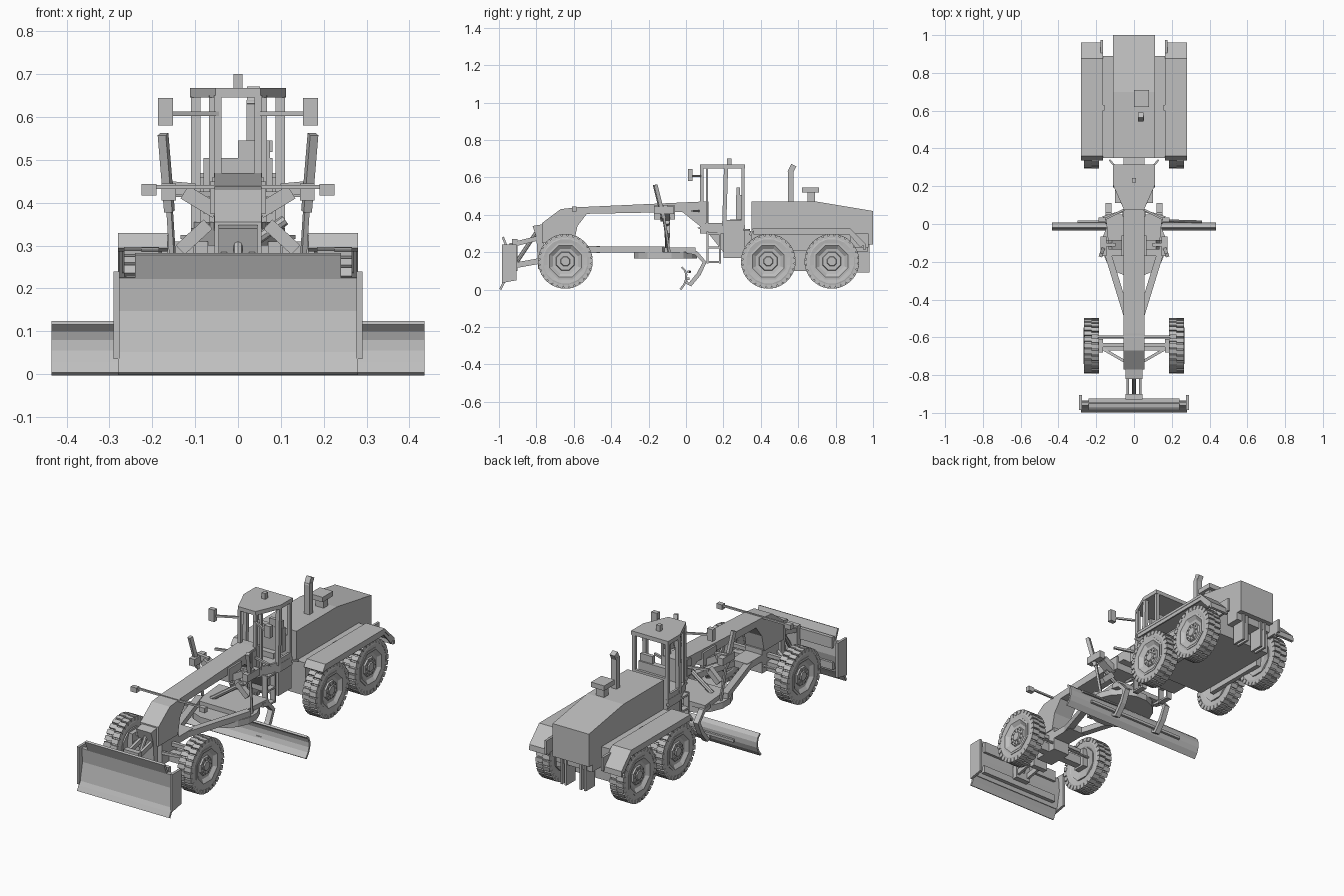
import bpy, bmesh, math
from mathutils import Vector, Matrix

if "Cube" in bpy.data.objects:
    bpy.data.objects.remove(bpy.data.objects["Cube"])

grey = bpy.data.materials.new("machine grey")
grey.diffuse_color = (0.52, 0.52, 0.52, 1)
grey.use_nodes = True
grey.node_tree.nodes["Principled BSDF"].inputs["Base Color"].default_value = grey.diffuse_color


def finish(name, bm):
    bmesh.ops.recalc_face_normals(bm, faces=bm.faces)
    me = bpy.data.meshes.new(name)
    bm.to_mesh(me)
    bm.free()
    me.materials.append(grey)
    ob = bpy.data.objects.new(name, me)
    bpy.context.collection.objects.link(ob)
    return ob


def prism(name, pts, a, b, axis='x'):
    """Extrude a 2D outline: (y,z) along x, or (x,y) along z."""
    bm = bmesh.new()
    put = (lambda p, t: (t, p[0], p[1])) if axis == 'x' else (lambda p, t: (p[0], p[1], t))
    lo = [bm.verts.new(put(p, a)) for p in pts]
    hi = [bm.verts.new(put(p, b)) for p in pts]
    bm.faces.new(lo)
    bm.faces.new(hi[::-1])
    n = len(pts)
    for i in range(n):
        bm.faces.new((lo[i], lo[(i + 1) % n], hi[(i + 1) % n], hi[i]))
    return finish(name, bm)


def box(name, x0, x1, y0, y1, z0, z1):
    return prism(name, [(y0, z0), (y1, z0), (y1, z1), (y0, z1)], x0, x1)


def bar(name, p, q, w, h=None, sides=0):
    """Square bar, or round rod when sides is given, from p to q."""
    p, q = Vector(p), Vector(q)
    d = q - p
    m = Matrix.Translation((p + q) / 2) @ d.to_track_quat('Z', 'Y').to_matrix().to_4x4()
    bm = bmesh.new()
    if sides:
        bmesh.ops.create_cone(bm, segments=sides, radius1=w / 2, radius2=w / 2,
                              depth=d.length, cap_ends=True, matrix=m)
    else:
        bmesh.ops.create_cube(bm, size=1, matrix=m @ Matrix.Diagonal((w, h or w, d.length, 1)))
    return finish(name, bm)


def strip(name, path, t, x0, x1):
    """Bent sheet following a (y,z) path with thickness t, spanning x."""
    off = []
    for i, p in enumerate(path):
        a, b = Vector(path[max(i - 1, 0)]), Vector(path[min(i + 1, len(path) - 1)])
        d = (b - a).normalized()
        off.append((p[0] + d.y * t, p[1] - d.x * t))
    return prism(name, list(path) + off[::-1], x0, x1)


def lathe(bm, prof, n, x, y, z, s):
    """Revolve an (x,r) outline around the axle."""
    rings = []
    for i in range(n):
        a = 2 * math.pi * (i + 0.5) / n
        rings.append([bm.verts.new((x + s * px, y + r * math.cos(a), z + r * math.sin(a))) for px, r in prof])
    for i in range(n):
        for j in range(len(prof) - 1):
            bm.faces.new((rings[i][j], rings[i][j + 1], rings[(i + 1) % n][j + 1], rings[(i + 1) % n][j]))
    bm.faces.new([r[0] for r in rings])
    bm.faces.new([r[-1] for r in rings][::-1])


def wheel(name, s, y):
    x, z = s * 0.225, 0.151
    bm = bmesh.new()
    lathe(bm, [(-.022, .07), (-.038, .098), (-.041, .12), (-.036, .139), (.036, .139), (.041, .12), (.038, .098),
               (.022, .07)], 16, x, y, z, s)
    for i in range(28):     # tread lugs
        for side in (-1, 1):
            a = 2 * math.pi * (i + side * 0.12) / 28
            m = (Matrix.Translation((x, y, z)) @ Matrix.Rotation(a, 4, 'X')
                 @ Matrix.Translation((side * .0205, 0, .135)) @ Matrix.Diagonal((.0405, .024, .022, 1)))
            bmesh.ops.create_cube(bm, size=1, matrix=m)
    finish(name + "_tyre", bm)
    bm = bmesh.new()
    lathe(bm, [(-.03, .05), (-.04, .094), (.041, .104), (.042, .092), (.028, .072), (.026, .054), (.034, .05),
               (.034, .028), (.04, .024)], 8, x, y, z, s)
    for i in range(10):      # wheel bolts
        a = math.pi * i / 5
        m = Matrix.Translation((x + s * .035, y + .038 * math.cos(a), z + .038 * math.sin(a)))
        bmesh.ops.create_cube(bm, size=.007, matrix=m)
    finish(name + "_rim", bm)


# main beam, cranked over the front axle
prism("main_beam", [(-.77, .25), (-.77, .355), (-.67, .43), (-.58, .44), (.08, .47), (.12, .47), (.12, .31),
                    (.08, .335), (-.02, .415), (-.53, .405), (-.58, .34), (-.60, .25)], -.055, .055)
box("axle_pivot", -.05, .05, -.73, -.59, .13, .26)
box("beam_collar", -.06, .06, .04, .075, .37, .46)
prism("articulation_frame", [(.06, .33), (.12, .3), (.2, .2), (.38, .2), (.38, .31), (.1, .34)], -.055, .055)

# engine hood and rear chassis
prism("engine_hood", [(.35, .28), (.35, .47), (.70, .47), (1, .42), (1, .24), (.9, .24)], -.11, .11)
box("rear_chassis", -.165, .165, .35, .89, .13, .31)
box("rear_counterweight", -.11, .11, .88, .97, .20, .26)
box("rear_axle_front", -.2, .2, .42, .46, .13, .17)
box("rear_axle_back", -.2, .2, .76, .80, .13, .17)
box("exhaust_pipe", .02, .052, .545, .575, .46, .64)
bar("exhaust_tip", (.036, .556, .625), (.036, .577, .665), .03)
box("intake_stem", .015, .065, .65, .69, .46, .52)
box("intake_cap", 0, .08, .62, .71, .518, .545)

# cab shell, built around a tapered plan
plan = [(-.052, .075), (.052, .075), (.11, .21), (.11, .315), (-.11, .315), (-.11, .21)]
prism("cab_floor", plan, .30, .345, 'z')
prism("cab_roof", [(x * 1.02, y) for x, y in plan], .646, .668, 'z')
box("cab_base", -.105, .105, .2, .315, .17, .31)
box("cab_rear_wall", -.108, .108, .30, .314, .34, .46)
box("cab_front_panel", -.05, .05, .08, .092, .34, .47)
box("roof_beacon", -.011, .011, .22, .243, .665, .7)
box("seat_base", -.05, .05, .235, .295, .34, .375)
box("seat_back", -.08, .08, .268, .298, .375, .505)
box("head_rest", 0, .075, .27, .29, .505, .545)

# front axle
bar("front_axle", (-.2, -.65, .155), (.2, -.65, .155), .04, .05)
bar("tie_rod", (-.19, -.60, .17), (.19, -.60, .17), .014, sides=6)
bar("upper_axle_link", (-.18, -.64, .215), (.18, -.64, .215), .02)
bar("lamp_bar", (-.2, -.595, .437), (.2, -.595, .437), .01)

# drawbar, circle and main grading blade
prism("turntable", [(.172 * math.cos(math.pi * (i + .5) / 8), -.11 + .172 * math.sin(math.pi * (i + .5) / 8))
                    for i in range(16)], .165, .2, 'z')
prism("drawbar_plate", [(-.13, -.17), (.13, -.17), (.15, .05), (-.15, .05)], .2, .225, 'z')
box("drawbar_nose", -.05, .05, -.60, -.46, .195, .232)
strip("grading_blade", [(-.034, .004), (-.014, .03), (-.005, .055), (-.004, .08), (-.011, .1), (-.027, .116)],
      .011, -.435, .435)
box("blade_slide_rail", -.3, .3, .005, .018, .05, .065)
bar("side_shift_rod", (.08, .02, .095), (.36, .012, .095), .014, sides=8)
box("saddle", -.065, .065, -.17, -.06, .375, .45)
bar("centre_shift_cylinder", (.11, -.10, .36), (-.09, -.10, .22), .025, sides=8)

# front push blade and its lift linkage
strip("push_blade", [(-.975, .052), (-.955, .148), (-.962, .225)], .02, -.28, .28)
strip("push_blade_edge", [(-.998, .004), (-.985, .03), (-.97, .057)], .012, -.28, .28)
strip("push_blade_lip", [(-.962, .222), (-.985, .278)], .012, -.24, .24)
box("push_blade_back_rail", -.24, .24, -.945, -.925, .19, .25)
box("push_blade_low_rail", -.24, .24, -.955, -.93, .07, .11)
box("push_blade_carrier", -.045, .045, -.93, -.9, .1, .27)
prism("linkage_mount", [(-.79, .11), (-.76, .11), (-.76, .35), (-.82, .34), (-.80, .28)], -.045, .045)
bar("lift_cylinder", (0, -.91, .14), (0, -.79, .32), .022, sides=8)

for s, side in ((1, "right"), (-1, "left")):
    def sx(p):
        return (p[0] * s, p[1], p[2])

    def mbar(name, p, q, w, h=None, sides=0):
        return bar(f"{side}_{name}", sx(p), sx(q), w, h, sides)

    def mbox(name, x0, x1, *r):
        return box(f"{side}_{name}", s * x0, s * x1, *r)

    for nm, y in (("front", -.645), ("middle", .44), ("rear", .78)):
        wheel(f"{side}_{nm}_wheel", s, y)
    # rear fender, tandem case and hitch plates
    strip(f"{side}_fender", [(.335, .295), (.36, .33), (.875, .33), (.96, .245), (.962, .215)], .015, s * .165, s * .28)
    strip(f"{side}_fender_skirt", [(.36, .325), (.875, .325), (.955, .245)], .03, s * .27, s * .278)
    mbox("fender_bracket", .165, .178, .88, .975, .225, .30)
    mbox("tandem_case", .165, .19, .42, .80, .10, .21)
    mbox("hitch_plate", .04, .052, .90, .98, .09, .24)
    mbox("hitch_outer_plate", .066, .078, .90, .98, .09, .24)
    mbox("hood_handle", .155, .167, .60, .63, .31, .325)
    # cab posts, rails and ladder
    mbar("cab_front_post", (.047, .084, .34), (.047, .084, .65), .018)
    mbar("cab_door_post", (.062, .112, .34), (.062, .112, .65), .012)
    mbar("cab_middle_post", (.099, .204, .34), (.099, .214, .65), .022)
    mbar("cab_rear_post", (.1, .305, .34), (.1, .305, .65), .018)
    mbar("cab_side_sill", (.103, .21, .357), (.103, .31, .357), .012, .03)
    mbar("cab_door_sill", (.05, .085, .345), (.101, .205, .345), .012, .02)
    mbar("grab_rail", (.105, .31, .32), (.13, .34, .32), .01)
    for y in (.115, .182):
        mbar("ladder_rail", (.085, y, .14), (.085, y, .31), .03, .009)
    for z in (.147, .225, .30):
        mbox("ladder_step", .07, .10, .115, .182, z - .005, z + .005)
    # mirrors and lamps
    mbar("mirror_arm", (.045, .08, .608), (.155, .025, .608), .01)
    mbox("mirror", .152, .187, .01, .035, .58, .645)
    mbox("lamp", .19, .225, -.61, -.585, .417, .444)
    # front axle struts
    mbar("axle_strut", (.045, -.73, .2), (.175, -.655, .17), .015)
    mbox("knuckle", .165, .195, -.68, -.61, .12, .225)
    # drawbar leg, lift cylinder and saddle arms
    mbar("drawbar_leg", (.03, -.51, .213), (.15, -.12, .213), .035, .032)
    mbar("lift_barrel", (.175, -.165, .56), (.16, -.12, .38), .02)
    mbar("lift_rod", (.16, -.12, .39), (.148, -.09, .2), .012)
    mbar("lift_saddle_arm", (.05, -.11, .38), (.125, -.11, .425), .05, .035)
    mbar("lift_saddle_link", (.10, -.11, .43), (.175, -.11, .437), .02, .03)
    mbox("lift_yoke", .145, .178, -.17, -.065, .405, .445)
    mbar("lower_saddle_block", (.07, -.10, .35), (.135, -.10, .29), .03)
    mbar("side_stay", (.05, .07, .42), (.165, .035, .42), .012)
    # grading blade hanger, bent from several links
    strip(f"{side}_blade_hanger", [(.0, .195), (.05, .185), (.088, .145), (.06, .09), (.015, .035), (.005, .05)],
          -.022, s * .12, s * .15)
    # push blade end plate and parallel links
    prism(f"{side}_push_blade_end", [(-.985, .035), (-.905, .05), (-.905, .24), (-.985, .24)], s * .276, s * .29)
    mbar("upper_push_link", (.033, -.91, .245), (.033, -.77, .28), .014, .025)
    mbar("lower_push_link", (.033, -.91, .13), (.033, -.77, .155), .014, .03)
